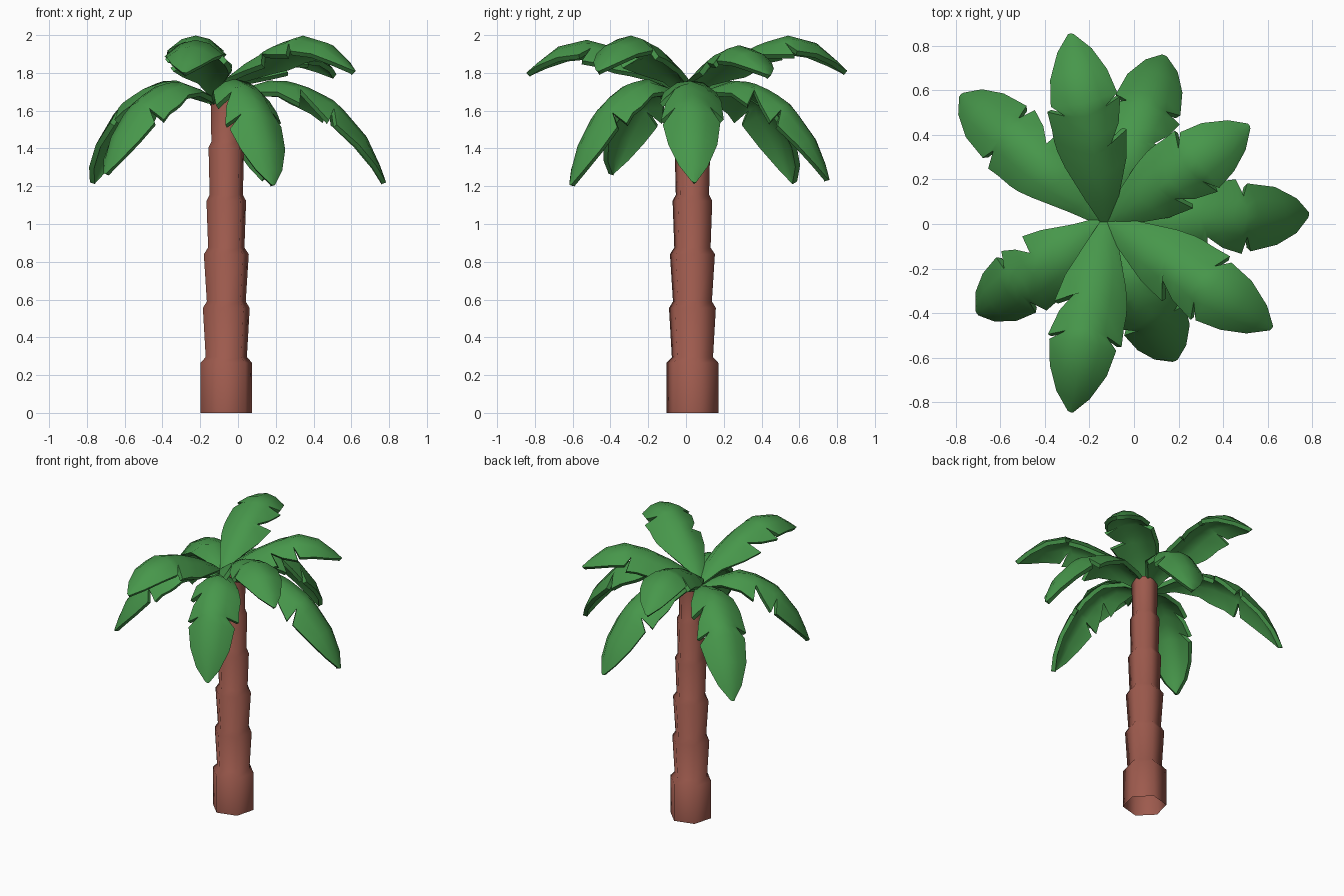
import bpy, math
from mathutils import Vector

if "Cube" in bpy.data.objects:
    bpy.data.objects.remove(bpy.data.objects["Cube"])


def material(name, rgb):
    m = bpy.data.materials.new(name)
    m.diffuse_color = (*rgb, 1)
    m.use_nodes = True
    m.node_tree.nodes["Principled BSDF"].inputs["Base Color"].default_value = m.diffuse_color
    return m


GREEN = material("leaf green", (0.063, 0.31, 0.07))
BARK = material("bark brown", (0.34, 0.103, 0.075))


def add_object(name, verts, faces, mat):
    mesh = bpy.data.meshes.new(name)
    mesh.from_pydata(verts, [], faces)
    mesh.materials.append(mat)
    ob = bpy.data.objects.new(name, mesh)
    bpy.context.collection.objects.link(ob)
    return ob


def finish(ob, angle):
    bpy.ops.object.select_all(action='DESELECT')
    ob.select_set(True)
    bpy.context.view_layer.objects.active = ob
    for mod in list(ob.modifiers):
        bpy.ops.object.modifier_apply(modifier=mod.name)
    bpy.ops.object.shade_smooth_by_angle(angle=math.radians(angle))


# Trunk: six-sided stacked flaring segments, open below (height, half width)
SECTIONS = [(0, .137), (.265, .137), (.295, .109),
            (.555, .124), (.59, .103),
            (.84, .119), (.875, .096),
            (.122 + 1, .105), (1.155, .088),
            (1.405, .094), (1.435, .079), (1.69, .083)]
verts, faces, N = [], [], 6
for z, w in SECTIONS:
    r = w / math.cos(math.radians(15))
    for i in range(N):
        a = math.radians(15 + 60 * i)
        verts.append((-.062 + r * math.cos(a), .034 + r * math.sin(a), z))
for k in range(len(SECTIONS) - 1):
    for i in range(N):
        j = (i + 1) % N
        faces.append((k * N + i, k * N + j, k * N + N + j, k * N + N + i))
faces.append(tuple(range(len(verts) - N, len(verts))))
finish(add_object("trunk", verts, faces, BARK), 75)

# Midrib side profiles (distance from crown, height)
LOW_RIB = [(0, 1.66), (.15, 1.72), (.32, 1.77), (.47, 1.735), (.62, 1.66),
           (.76, 1.53), (.84, 1.4), (.905, 1.22)]
HIGH_RIB = [(0, 1.69), (.12, 1.80), (.25, 1.88), (.4, 1.955), (.58, 2.005),
            (.73, 1.95), (.88, 1.81)]

# Leaf outline rows: midrib t, left edge (t, width), right edge (t, width)
ROWS = [(0, (0, .03), (0, .03)),
        (.12, (.14, .08), (.14, .08)),
        (.25, (.30, .14), (.29, .14)),
        (.33, (.38, .16), (.42, .165)),
        (.37, (.43, .165), (.40, .085)),
        (.44, (.50, .165), (.48, .135)),
        (.50, (.585, .17), (.60, .165)),
        (.56, (.57, .095), (.58, .09)),
        (.62, (.63, .15), (.64, .155)),
        (.78, (.79, .13), (.79, .13)),
        (.92, (.92, .075), (.91, .08)),
        (1.0, (1.0, .012), (.995, .012))]


def rib_point(rib, t):
    """Point on the rib at arc fraction t."""
    lens = [(rib[i + 1] - rib[i]).length for i in range(len(rib) - 1)]
    d = max(0, min(1, t)) * sum(lens)
    for i, l in enumerate(lens):
        if d <= l or i == len(lens) - 1:
            return rib[i].lerp(rib[i + 1], d / l)
        d -= l


def leaf(name, profile, angle, reach, rise=1.0):
    s = reach / profile[-1][0]
    rib = [Vector((u * s, 1.68 + (z - 1.68) * rise)) for u, z in profile]
    ca, sa = math.cos(math.radians(angle)), math.sin(math.radians(angle))
    verts, faces = [], []
    for mid, left, right in ROWS:
        for f in (-1, -.5, 0, .5, 1):
            edge_t, w = left if f > 0 else right
            t = mid + (edge_t - mid) * abs(f)
            v = f * w
            p = rib_point(rib, t)
            tan = (rib_point(rib, t + .06) - rib_point(rib, t - .06)).normalized()
            p = p - Vector((-tan.y, tan.x)) * (3.6 * v * v)   # sides droop
            verts.append((-.12 + p.x * ca - v * sa, .01 + p.x * sa + v * ca, p.y))
    for r in range(len(ROWS) - 1):
        for c in range(4):
            a = r * 5 + c
            faces.append((a, a + 5, a + 6, a + 1))
    ob = add_object(name, verts, faces, GREEN)
    mod = ob.modifiers.new("thickness", 'SOLIDIFY')
    mod.thickness = .028
    mod.offset = -1
    finish(ob, 40)


# Drooping lower leaves (angle, reach, rise)
LOWER = [(2, .905, 1), (71, .79, .97), (139, .87, 1), (215, .715, .9), (-64, .695, 1.03)]
for i, args in enumerate(LOWER):
    leaf(f"lower_leaf_{i + 1}", LOW_RIB, *args)

# Raised upper leaves (angle, reach, rise)
UPPER = [(101, .86, 1), (34, .77, .84), (-33, .88, 1), (-101, .87, .93)]
for i, args in enumerate(UPPER):
    leaf(f"upper_leaf_{i + 1}", HIGH_RIB, *args)
